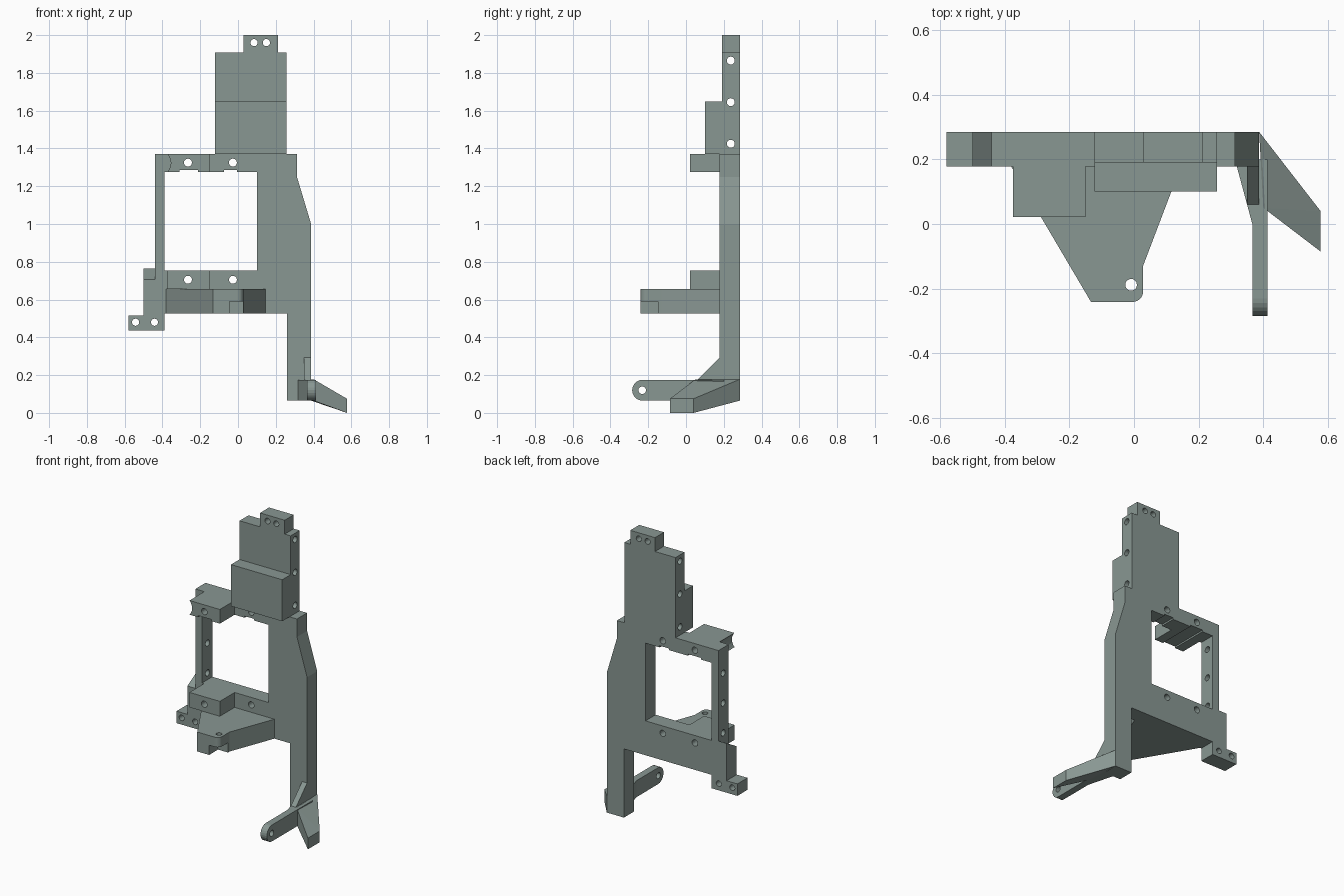
import bpy
import bmesh
import math
from mathutils import Vector

cube = bpy.data.objects.get("Cube")
if cube:
    bpy.data.objects.remove(cube, do_unlink=True)

mat = bpy.data.materials.new("grey green")
mat.use_nodes = True
COLOUR = (0.25, 0.31, 0.29, 1)
mat.diffuse_color = COLOUR
mat.node_tree.nodes["Principled BSDF"].inputs["Base Color"].default_value = COLOUR

BACK, FRONT = 0.285, 0.178


def finish(name, bm):
    bmesh.ops.recalc_face_normals(bm, faces=bm.faces)
    mesh = bpy.data.meshes.new(name)
    bm.to_mesh(mesh)
    bm.free()
    mesh.materials.append(mat)
    obj = bpy.data.objects.new(name, mesh)
    bpy.context.collection.objects.link(obj)
    return obj


def place(axis, p, d):
    """Put a 2D profile point at depth d along the axis."""
    a, b = p
    return {"x": (d, a, b), "y": (a, d, b), "z": (a, b, d)}[axis]


def extrude(name, axis, points, lo, hi):
    bm = bmesh.new()
    face = bm.faces.new([bm.verts.new(place(axis, p, lo)) for p in points])
    new = bmesh.ops.extrude_face_region(bm, geom=[face])["geom"]
    step = Vector(place(axis, (0, 0), hi - lo))
    bmesh.ops.translate(bm, vec=step, verts=[g for g in new if isinstance(g, bmesh.types.BMVert)])
    return finish(name, bm)


def box(name, x0, x1, y0, y1, z0, z1):
    return extrude(name, "z", [(x0, y0), (x1, y0), (x1, y1), (x0, y1)], z0, z1)


def arc(cx, cy, r, start, end, n):
    angles = [math.radians(start + (end - start) * i / n) for i in range(n + 1)]
    return [(cx + r * math.cos(t), cy + r * math.sin(t)) for t in angles]


def cut(obj, cutter):
    mod = obj.modifiers.new("cut", "BOOLEAN")
    mod.operation = "DIFFERENCE"
    mod.solver = "EXACT"
    mod.object = cutter
    bpy.context.view_layer.update()
    deps = bpy.context.evaluated_depsgraph_get()
    mesh = bpy.data.meshes.new_from_object(obj.evaluated_get(deps))
    obj.modifiers.clear()
    obj.data = mesh
    bpy.data.objects.remove(cutter, do_unlink=True)


def drill(obj, axis, centres, r=0.021, lo=-0.7, hi=0.7):
    for a, b in centres:
        circle = arc(a, b, r, 0, 360, 20)[:-1]
        cut(obj, extrude("drill", axis, circle, lo, hi))


# Main frame with its window
frame = extrude("main_frame", "y", [
    (-0.58, 0.435), (-0.39, 0.435), (-0.39, 0.525), (0.26, 0.525),
    (0.26, 0.065), (0.387, 0.065), (0.387, 1.0), (0.312, 1.25),
    (0.312, 1.37), (-0.44, 1.37), (-0.44, 0.705), (-0.5, 0.705),
    (-0.5, 0.515), (-0.58, 0.515)], FRONT, BACK)
cut(frame, box("window", -0.39, 0.1, 0, 0.5, 0.755, 1.275))
for x0, x1 in ((-0.31, -0.213), (-0.075, -0.005)):
    cut(frame, box("relief", x0, x1, 0, 0.5, 1.2, 1.286))
drill(frame, "y", [(x, z) for x in (-0.265, -0.027) for z in (0.705, 1.325)])
drill(frame, "y", [(-0.542, 0.48), (-0.442, 0.48)], r=0.019)
drill(frame, "x", [(0.235, z) for z in (0.8, 1.0, 1.2)], hi=-0.2)

# Sloped shoulder on the outside of the frame column
extrude("column_wedge", "x", [(FRONT, 0.705), (BACK, 0.705), (BACK, 0.765)], -0.5, -0.44)

# Tower, its top tab and front block
tower = box("tower", -0.122, 0.257, 0.19, BACK, 1.37, 1.907)
drill(tower, "x", [(0.237, z) for z in (1.425, 1.645, 1.865)])
tab = box("tower_tab", 0.03, 0.213, 0.19, BACK, 1.907, 2.0)
drill(tab, "y", [(0.085, 1.96), (0.15, 1.96)], r=0.019)
box("tower_block", -0.122, 0.257, 0.1, 0.19, 1.37, 1.648)

# Clamp blocks above and below the window
upper = box("upper_clamp", -0.375, -0.15, 0.022, FRONT, 1.275, 1.37)
drill(upper, "y", [(-0.425, 1.323)], r=0.07)
cut(upper, box("relief", -0.31, -0.213, -0.1, 0.5, 1.2, 1.286))
lower = box("lower_clamp", -0.375, -0.15, 0.022, FRONT, 0.655, 0.755)
drill(upper, "y", [(-0.265, 1.325)])
drill(lower, "y", [(-0.265, 0.705)])

# Tapered shelf with a thin drilled lug at its tip
shelf = extrude("tapered_shelf", "z",
                [(-0.38, FRONT), (-0.133, -0.241)]
                + arc(-0.004, -0.209, 0.032, -90, 0, 6)
                + [(0.028, -0.13), (0.145, FRONT)], 0.525, 0.655)
cut(shelf, box("step", -0.045, 0.2, -0.4, -0.147, 0.4, 0.59))
drill(shelf, "z", [(-0.009, -0.188)], r=0.018, lo=0.4, hi=0.8)

# Forward strut with a rounded drilled end
strut = extrude("forward_strut", "x",
                [(0.2, 0.175), (0.2, 0.065)]
                + arc(-0.23, 0.12, 0.055, 270, 90, 12), 0.366, 0.413)
drill(strut, "x", [(-0.232, 0.12)], r=0.02)
extrude("strut_root", "z", [(0.318, FRONT), (0.366, 0), (0.39, 0), (0.39, FRONT)], 0.065, 0.175)
extrude("leg_gusset", "x", [(FRONT, 0.175), (FRONT, 0.293), (0.06, 0.175)], 0.35, 0.387)

# Splayed side foot, lofted from the leg to a small tip
bm = bmesh.new()
root = [(0.387, BACK, 0.065), (0.4, 0.05, 0.065), (0.4, 0.05, 0.178), (0.387, BACK, 0.178)]
tip = [(0.577, 0.04, 0), (0.577, -0.085, 0), (0.577, -0.085, 0.075), (0.577, 0.04, 0.075)]
a, b = ([bm.verts.new(p) for p in ring] for ring in (root, tip))
bm.faces.new(a)
bm.faces.new(b)
for i in range(4):
    j = (i + 1) % 4
    bm.faces.new((a[i], a[j], b[j], b[i]))
bmesh.ops.triangulate(bm, faces=bm.faces)
finish("side_foot", bm)
